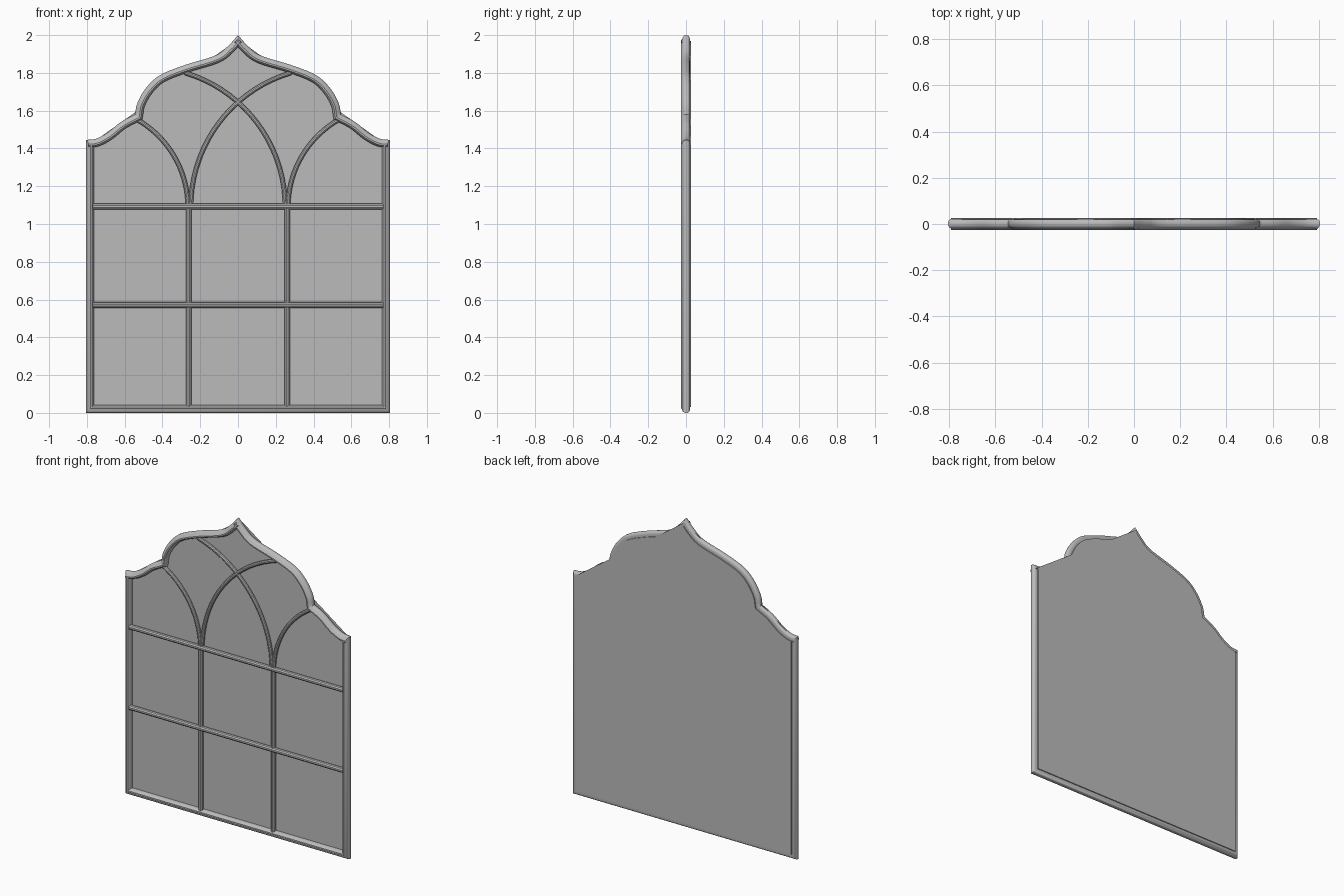
import bpy, bmesh, math
from mathutils import Vector

if "Cube" in bpy.data.objects:
    bpy.data.objects.remove(bpy.data.objects["Cube"])

grey = bpy.data.materials.new("painted grey")
grey.diffuse_color = (0.5, 0.5, 0.5, 1)
grey.use_nodes = True
grey.node_tree.nodes["Principled BSDF"].inputs["Base Color"].default_value = grey.diffuse_color


def finish(name, bm):
    bmesh.ops.recalc_face_normals(bm, faces=bm.faces)
    me = bpy.data.meshes.new(name)
    bm.to_mesh(me)
    bm.free()
    ob = bpy.data.objects.new(name, me)
    me.materials.append(grey)
    bpy.context.collection.objects.link(ob)
    bpy.ops.object.select_all(action='DESELECT')
    ob.select_set(True)
    bpy.context.view_layer.objects.active = ob
    bpy.ops.object.shade_smooth_by_angle(angle=math.radians(35))
    return ob


def smooth(pts, steps=5):
    """Catmull-Rom curve through the points"""
    p = [Vector(q) for q in pts]
    p = [2 * p[0] - p[1]] + p + [2 * p[-1] - p[-2]]
    out = []
    for i in range(1, len(p) - 2):
        a, b, c, d = p[i - 1:i + 3]
        for k in range(steps):
            t = k / steps
            out.append(0.5 * (2 * b + (c - a) * t + (2 * a - 5 * b + 4 * c - d) * t * t
                              + (3 * b - a - 3 * c + d) * t ** 3))
    return out + [p[-2]]


def mitres(pts, closed):
    """Sideways mitre vector (right of travel) at each path point"""
    n, res = len(pts), []
    for i in range(n):
        norms = []
        for a, b in ((i - 1, i), (i, i + 1)):
            if closed or (a >= 0 and b < n):
                d = (pts[b % n] - pts[a % n]).normalized()
                norms.append(Vector((d.y, -d.x)))
        n1, n2 = norms[0], norms[-1]
        res.append((n1 + n2) / (1 + n1.dot(n2)))
    return res


def sweep(name, pts, section, closed=False):
    """Sweep a (sideways, y) section along a path in the x-z plane"""
    pts = [Vector(p) for p in pts]
    bm = bmesh.new()
    rings = []
    for p, m in zip(pts, mitres(pts, closed)):
        rings.append([bm.verts.new((p.x + m.x * u, y, p.y + m.y * u)) for u, y in section])
    k = len(section)
    for i in range(len(rings) if closed else len(rings) - 1):
        a, b = rings[i], rings[(i + 1) % len(rings)]
        for j in range(k):
            bm.faces.new((a[j], a[(j + 1) % k], b[(j + 1) % k], b[j]))
    if not closed:
        bm.faces.new(rings[0])
        bm.faces.new(rings[-1])
    return finish(name, bm)


def round_section(r, y, n=10):
    return [(r * math.cos(2 * math.pi * i / n), y + r * math.sin(2 * math.pi * i / n))
            for i in range(n)]


def arc(cx, cz, r, a0, a1, sx, n=18):
    return [(sx * (cx + r * math.cos(math.radians(a0 + (a1 - a0) * i / n))),
             cz + r * math.sin(math.radians(a0 + (a1 - a0) * i / n))) for i in range(n + 1)]


# Outline: straight sides, shoulder curve, lobe and pointed tip
shoulder = smooth([(-.805, 1.445), (-.75, 1.452), (-.69, 1.484), (-.62, 1.54), (-.545, 1.58)])
lobe = smooth([(-.545, 1.58), (-.533, 1.64), (-.487, 1.72), (-.413, 1.788), (-.28, 1.842),
               (-.12, 1.892), (-.053, 1.942), (0, 2.0)])
half = [Vector((-.805, 0))] + shoulder + lobe[1:]
outline = half + [Vector((-p.x, p.y)) for p in reversed(half[:-1])]

# Moulded frame
sweep("frame", outline, [(0, -.003), (.002, -.010), (.008, -.017), (.018, -.021), (.024, -.027),
                         (.032, -.027), (.038, -.020), (.042, -.008), (.042, .020),
                         (.018, .021), (.008, .019), (.002, .013), (0, .008)], closed=True)

# Panel behind the bars, slightly proud of the frame at the back
bm = bmesh.new()
inset = [p + m * .03 for p, m in zip(outline, mitres(outline, True))]
loops = [[bm.verts.new((p.x, y, p.y)) for p in inset] for y in (.005, .027)]
for lp in loops:
    bm.faces.new(lp)
for i in range(len(inset)):
    j = (i + 1) % len(inset)
    bm.faces.new((loops[0][i], loops[0][j], loops[1][j], loops[1][i]))
finish("panel", bm)

# Horizontal bars
for name, z in (("lower_bar", .57), ("upper_bar", 1.093)):
    sweep(name, [(-.768, z), (.768, z)], round_section(.016, -.011))

# Uprights and tracery arcs, one set per side
for side, s in (("left", 1), ("right", -1)):
    sweep(side + "_upright", [(-.26 * s, .03), (-.26 * s, 1.093)], round_section(.014, -.008))
    sweep(side + "_inner_arc", arc(.491, 1.09, .741, 180, 106.5, s), round_section(.012, -.009))
    sweep(side + "_outer_arc", arc(-.797, 1.09, .532, 0, 60.5, s), round_section(.012, -.009))
